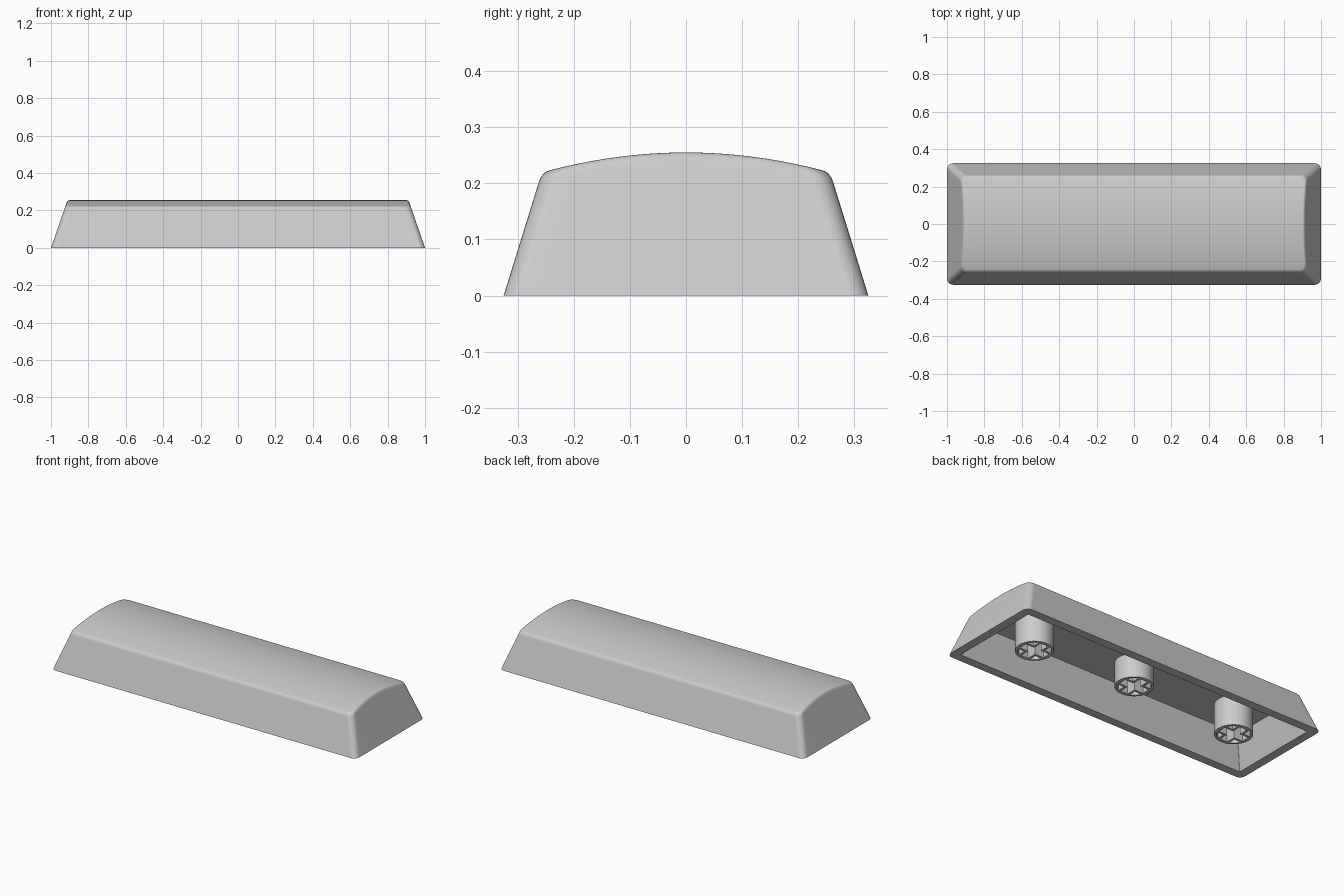
import bpy, bmesh, math

if "Cube" in bpy.data.objects:
    bpy.data.objects.remove(bpy.data.objects["Cube"])

grey = bpy.data.materials.new("light grey plastic")
grey.diffuse_color = (0.6, 0.6, 0.6, 1)
grey.use_nodes = True
grey.node_tree.nodes["Principled BSDF"].inputs["Base Color"].default_value = grey.diffuse_color

SLOPE_X, SLOPE_Y = 0.345, 0.31   # inward lean of the walls
ARC, SIDE = 6, 14                # corner steps, steps along each short end
CEILING = 0.18


def arch(y):
    return 0.255 - 0.54 * y * y


def right_half(hx, hy, r):
    """Right half of a rounded rectangle, front to back."""
    pts = []
    for i in range(ARC + 1):
        a = -math.pi / 2 + i * math.pi / 2 / ARC
        pts.append((hx - r + r * math.cos(a), -hy + r + r * math.sin(a)))
    for i in range(1, SIDE):
        pts.append((hx, (-1 + 2 * i / SIDE) * (hy - r)))
    return pts + [(x, -y) for x, y in reversed(pts[:ARC + 1])]


def flat_ring(hx, hy, r, z=0.0):
    """Closed loop on the leaning walls at a fixed height."""
    half = [(x, y, z) for x, y in right_half(hx - SLOPE_X * z, hy - SLOPE_Y * z, r)]
    return half + [(-x, y, z) for x, y, z in reversed(half)]


def arched_ring(hx, hy, r, drop, extra):
    """Closed loop on the leaning walls, a drop below the arched top."""
    half = []
    for k, (x, y) in enumerate(right_half(hx, hy, r)):
        for _ in range(5):
            z = arch(y) - drop
            x, y = right_half(hx - SLOPE_X * z - extra,
                              hy - SLOPE_Y * z - extra, r)[k]
        half.append((x, y, z))
    return half + [(-x, y, z) for x, y, z in reversed(half)]


# Hollow cap: flat ceiling, inner wall, rim, outer wall, rounded edge, arched top
INNER = (0.949, 0.274, 0.003)
OUTER = (1.0, 0.325, 0.034)
rings = [flat_ring(*INNER, CEILING), flat_ring(*INNER), flat_ring(*OUTER)]
for i in range(6):
    t = i / 5
    rings.append(arched_ring(*OUTER, 0.016 * (1 - t) ** 2, 0.012 * t * t))

bm = bmesh.new()
loops = [[bm.verts.new(p) for p in pts] for pts in rings]
n = len(loops[0])
for a, b in zip(loops, loops[1:]):
    for i in range(n):
        j = (i + 1) % n
        bm.faces.new((a[i], a[j], b[j], b[i]))
for lp in (loops[0], loops[-1]):
    for i in range(n // 2 - 1):
        bm.faces.new((lp[i], lp[i + 1], lp[n - 2 - i], lp[n - 1 - i]))
bmesh.ops.recalc_face_normals(bm, faces=bm.faces)
mesh = bpy.data.meshes.new("cap_shell")
bm.to_mesh(mesh)
bm.free()
cap = bpy.data.objects.new("cap_shell", mesh)
bpy.context.collection.objects.link(cap)
mesh.materials.append(grey)


def activate(ob):
    bpy.ops.object.select_all(action='DESELECT')
    ob.select_set(True)
    bpy.context.view_layer.objects.active = ob


activate(cap)
bpy.ops.object.shade_smooth_by_angle(angle=math.radians(30))
wn = cap.modifiers.new("even_shading", 'WEIGHTED_NORMAL')
wn.keep_sharp = True

# Mounting stems: round tubes holding a cross-shaped socket, with four pockets
L, W = 0.080, 0.024
CROSS = [(L, -W), (L, W), (W, W), (W, L), (-W, L), (-W, W),
         (-L, W), (-L, -W), (-W, -W), (-W, -L), (W, -L), (W, -W)]
CIRCLE = [(0.102 * math.cos(k * math.pi / 24), 0.102 * math.sin(k * math.pi / 24))
          for k in range(48)]
P, R = 0.037, 0.089
A0 = math.asin(P / R)
POCKET = [(P, P)] + [(R * math.cos(a), R * math.sin(a)) for a in
                     (A0 + (math.pi / 2 - 2 * A0) * k / 5 for k in range(6))]
POCKETS = [[(sx * x, sy * y) for x, y in POCKET] for sx in (1, -1) for sy in (1, -1)]


def stem(name, x, bottom, top=CEILING + 0.01):
    cu = bpy.data.curves.new(name, 'CURVE')
    cu.dimensions = '2D'
    cu.fill_mode = 'BOTH'
    cu.extrude = (top - bottom) / 2
    for pts in [CIRCLE, CROSS] + POCKETS:
        sp = cu.splines.new('POLY')
        sp.points.add(len(pts) - 1)
        for p, (px, py) in zip(sp.points, pts):
            p.co = (px, py, 0, 1)
        sp.use_cyclic_u = True
    ob = bpy.data.objects.new(name, cu)
    bpy.context.collection.objects.link(ob)
    ob.location = (x, 0, (top + bottom) / 2)
    activate(ob)
    bpy.ops.object.convert(target='MESH')
    ob = bpy.context.view_layer.objects.active
    b = bmesh.new()
    b.from_mesh(ob.data)
    bmesh.ops.remove_doubles(b, verts=b.verts, dist=1e-5)
    bmesh.ops.recalc_face_normals(b, faces=b.faces)
    b.to_mesh(ob.data)
    b.free()
    ob.data.materials.clear()
    ob.data.materials.append(grey)
    bpy.ops.object.shade_smooth_by_angle(angle=math.radians(30))


stem("left_stem", -0.677, 0.003)
stem("middle_stem", 0.0, 0.04)
stem("right_stem", 0.677, 0.003)
